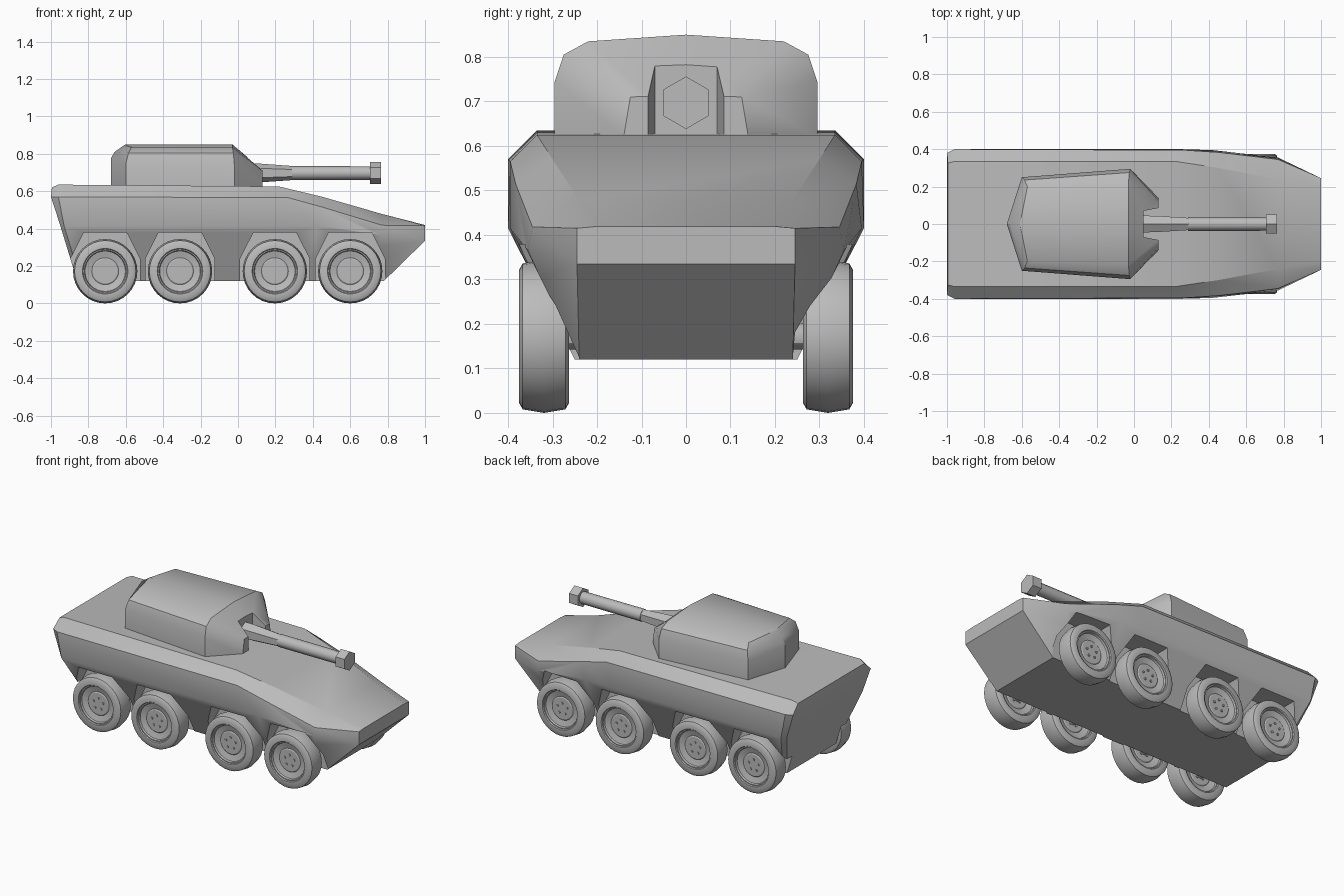
import bpy, bmesh
from math import cos, sin, pi, radians
from mathutils import Matrix

if "Cube" in bpy.data.objects:
    bpy.data.objects.remove(bpy.data.objects["Cube"])

grey = bpy.data.materials.new("plain grey")
grey.use_nodes = True
grey.diffuse_color = (0.5, 0.5, 0.5, 1)
grey.node_tree.nodes["Principled BSDF"].inputs["Base Color"].default_value = (0.5, 0.5, 0.5, 1)


def finish(bm, name, angle=30):
    """Clean the mesh, make an object and shade it."""
    bmesh.ops.remove_doubles(bm, verts=bm.verts, dist=0.0005)
    bmesh.ops.recalc_face_normals(bm, faces=bm.faces)
    mesh = bpy.data.meshes.new(name)
    bm.to_mesh(mesh)
    bm.free()
    mesh.materials.append(grey)
    obj = bpy.data.objects.new(name, mesh)
    bpy.context.collection.objects.link(obj)
    smooth(obj, angle)
    return obj


def smooth(obj, angle=30):
    bpy.ops.object.select_all(action='DESELECT')
    obj.select_set(True)
    bpy.context.view_layer.objects.active = obj
    bpy.ops.object.shade_smooth_by_angle(angle=radians(angle))


def skin(bm, rings, closed=True):
    """Join rings of points with quads."""
    loops = [[bm.verts.new(p) for p in ring] for ring in rings]
    n = len(loops[0])
    for a, b in zip(loops, loops[1:]):
        for i in range(n):
            j = (i + 1) % n
            bm.faces.new((a[i], a[j], b[j], b[i]))
    return loops


def symmetric_body(name, sections, caps, angle=30):
    """Loft half sections, mirrored across the centre line, along x."""
    bm = bmesh.new()
    rings = [s + [(x, -y, z) for x, y, z in reversed(s)] for s in sections]
    loops = skin(bm, rings)
    for c in caps:
        ring = loops[c]
        n = len(ring)
        for i in range(n // 2 - 1):
            bm.faces.new((ring[i], ring[i + 1], ring[n - 2 - i], ring[n - 1 - i]))
    return finish(bm, name, angle)


def prism(name, outline, offset):
    """Extrude a closed outline by an offset vector."""
    bm = bmesh.new()
    far = [tuple(a + b for a, b in zip(p, offset)) for p in outline]
    for loop in skin(bm, [outline, far]):
        bm.faces.new(loop)
    return finish(bm, name)


def cut(obj, cutter):
    mod = obj.modifiers.new("cut", 'BOOLEAN')
    mod.operation = 'DIFFERENCE'
    mod.solver = 'EXACT'
    mod.object = cutter
    cutter.hide_render = True
    bpy.context.view_layer.objects.active = obj
    bpy.ops.object.modifier_apply(modifier=mod.name)
    bpy.data.objects.remove(cutter)


def revolve(bm, profile, axis, sides, turn=0.0):
    """Spin (radius, distance) pairs round the x or y axis."""
    rings = []
    for r, d in profile:
        ring = []
        for k in range(sides):
            a = 2 * pi * k / sides + turn
            u, v = r * cos(a), r * sin(a)
            ring.append((d, u, v) if axis == 'x' else (u, d, v))
        rings.append(ring)
    loops = skin(bm, rings)
    bm.faces.new(loops[0])
    bm.faces.new(loops[-1])


# Hull: each section runs floor, belt bottom, belt top, deck edge
hull = symmetric_body("hull", [
    [(-.86, .24, .12), (-.95, .37, .415), (-1, .38, .57), (-.995, .325, .62)],
    [(-.84, .245, .12), (-.93, .4, .415), (-.96, .4, .57), (-.96, .335, .635)],
    [(.25, .25, .12), (.25, .4, .415), (.27, .395, .565), (.22, .335, .625)],
    [(.42, .25, .12), (.42, .395, .415), (.45, .383, .515), (.45, .3, .57)],
    [(.7, .245, .12), (.77, .355, .365), (.77, .345, .418), (.77, .24, .478)],
    [(.78, .24, .12), (1, .245, .335), (1, .245, .415), (1, .2, .419)],
], caps=(0, -1))

# Wheel arches cut into both sides
wheel_x = (-.71, -.31, .197, .6)
for x in wheel_x:
    for side in (-1, 1):
        arch = [(.185, .05), (.185, .24), (.115, .378)]
        outline = [(x + u, side * .24, z) for u, z in arch]
        outline += [(x - u, side * .24, z) for u, z in reversed(arch)]
        cut(hull, prism("arch_cutter", outline, (0, side * .3, 0)))
smooth(hull)

# Turret: each section runs base, side, shoulder, roof edge, roof centre
turret = symmetric_body("turret", [
    [(-.68, 0, .62), (-.68, 0, .775), (-.66, 0, .81), (-.61, 0, .845), (-.6, 0, .85)],
    [(-.6, .25, .62), (-.6, .25, .745), (-.585, .235, .805), (-.57, .2, .835), (-.57, 0, .85)],
    [(-.02, .295, .62), (-.02, .295, .745), (-.025, .275, .805), (-.03, .22, .835), (-.03, 0, .85)],
    [(.13, .14, .62), (.13, .125, .71)] + [(.13, .125, .71)] * 2 + [(.13, 0, .715)],
], caps=(-1,))

# Gun slot in the turret front
cut(turret, prism("slot_cutter", [(.05, -.07, .6), (.05, .07, .6), (.15, .089, .6), (.15, -.089, .6)],
                  (0, 0, .4)))
smooth(turret)

# Gun: tapered sleeve, barrel and six-sided muzzle
gun_parts = (("gun_sleeve", [(.052, .04), (.05, .12), (.037, .3)], 6),
             ("gun_barrel", [(.037, .29), (.036, .71)], 12),
             ("muzzle", [(.059, .705), (.059, .765)], 6))
for name, profile, sides in gun_parts:
    bm = bmesh.new()
    revolve(bm, profile, 'x', sides, pi / 2)
    bmesh.ops.translate(bm, verts=bm.verts, vec=(0, 0, .697))
    finish(bm, name, 35)

# Wheel: tyre with a dished rim on both faces and a ring of bolts
face = [(.012, .034), (.066, .034), (.072, .03), (.108, .04), (.112, .05),
        (.118, .05), (.122, .056), (.15, .056), (.164, .048)]
profile = face + [(.172, 0)] + [(r, -d) for r, d in reversed(face)]
bm = bmesh.new()
revolve(bm, profile, 'y', 32)
for k in range(5):
    a = 2 * pi * k / 5 + pi / 2
    place = Matrix.Translation((.034 * cos(a), 0, .034 * sin(a))) @ Matrix.Rotation(pi / 2, 4, 'X')
    bmesh.ops.create_cone(bm, cap_ends=True, segments=8, radius1=.007, radius2=.007,
                          depth=.08, matrix=place)
wheel = finish(bm, "wheel")
for i, x in enumerate(wheel_x):
    for side, label in ((-1, "right"), (1, "left")):
        copy = bpy.data.objects.new(f"wheel_{label}_{i + 1}", wheel.data)
        copy.location = (x, side * .319, .172)
        bpy.context.collection.objects.link(copy)
        # Axle stub into the hull
        bm = bmesh.new()
        revolve(bm, [(.03, side * .2), (.03, side * .3)], 'y', 12)
        bmesh.ops.translate(bm, verts=bm.verts, vec=(x, 0, .172))
        finish(bm, f"axle_{label}_{i + 1}")
bpy.data.objects.remove(wheel)
